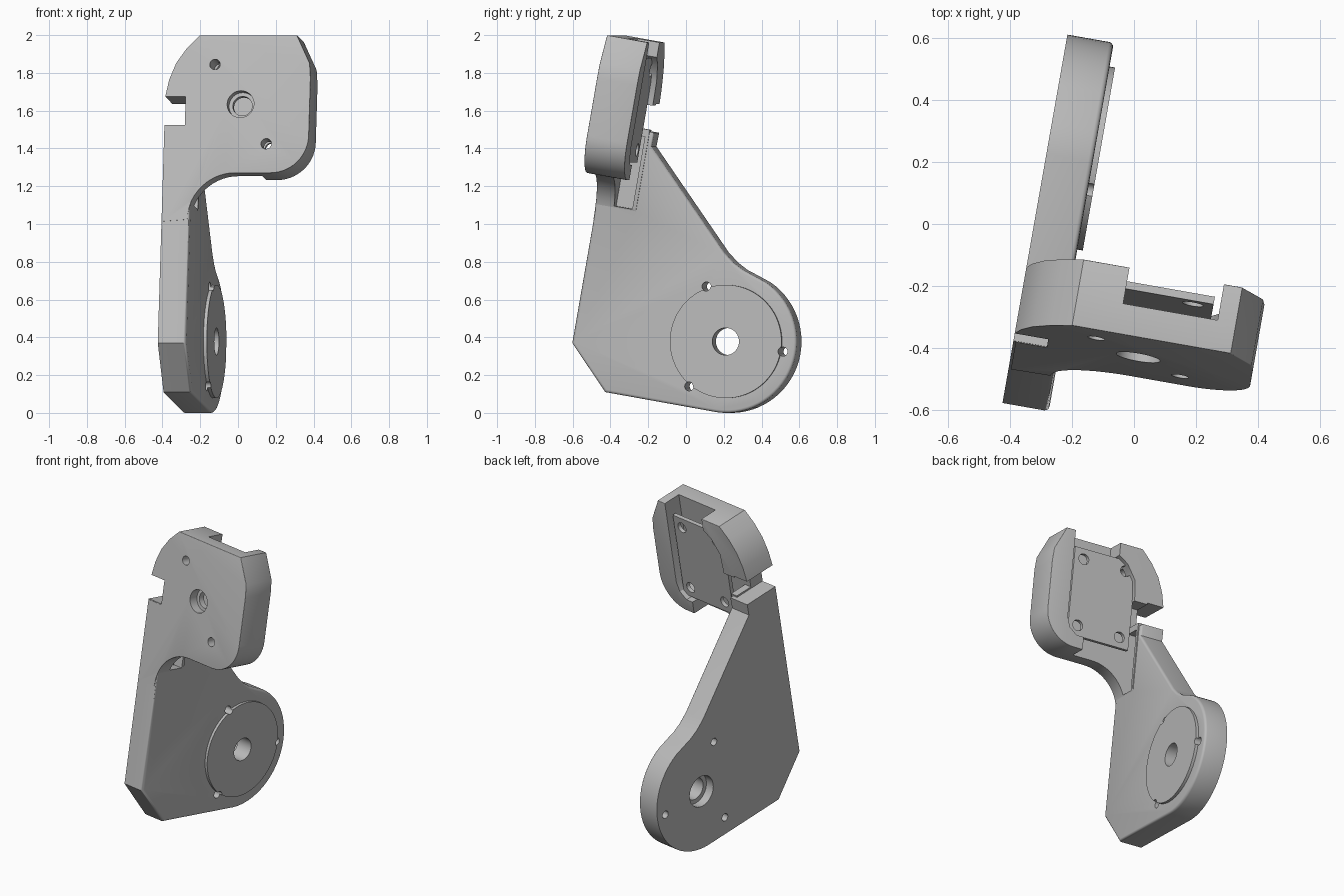
import bpy, bmesh
from math import radians, sin, cos
from mathutils import Matrix, Vector

cube = bpy.data.objects.get("Cube")
if cube:
    bpy.data.objects.remove(cube, do_unlink=True)

grey = bpy.data.materials.new("light_grey")
grey.use_nodes = True
colour = (0.5, 0.5, 0.5, 1)
grey.diffuse_color = colour
grey.node_tree.nodes["Principled BSDF"].inputs["Base Color"].default_value = colour

# Arm frame is turned about z; head frame also leans back
ARM = Matrix.Rotation(radians(-10), 4, "Z")
HEAD = ARM @ Matrix.Translation((0, -0.71, 0)) @ Matrix.Rotation(radians(-10), 4, "X")


def arc(cx, cy, r, start, end, n=14):
    angles = [radians(start + (end - start) * i / n) for i in range(n + 1)]
    return [(cx + r * cos(t), cy + r * sin(t)) for t in angles]


def prism(name, outline, axis, low, high, frame, bevels=()):
    """Extrude an outline along local x or y; bevels = (width, edge rule) pairs."""
    def place(p, q):
        return (q, p[0], p[1]) if axis == "x" else (p[0], q, p[1])
    bm = bmesh.new()
    rings = [[bm.verts.new(place(p, q)) for p in outline] for q in (low, high)]
    bm.faces.new(rings[0])
    bm.faces.new(rings[1])
    n = len(outline)
    for i in range(n):
        j = (i + 1) % n
        bm.faces.new((rings[0][i], rings[0][j], rings[1][j], rings[1][i]))
    bmesh.ops.recalc_face_normals(bm, faces=bm.faces)
    for width, rule in bevels:
        edges = [e for e in bm.edges if rule(*[v.co for v in e.verts])]
        bmesh.ops.bevel(bm, geom=edges, offset=width, segments=3, profile=0.5,
                        affect="EDGES", clamp_overlap=True)
    mesh = bpy.data.meshes.new(name)
    bm.to_mesh(mesh)
    bm.free()
    mesh.materials.append(grey)
    obj = bpy.data.objects.new(name, mesh)
    obj.matrix_world = frame
    bpy.context.collection.objects.link(obj)
    return obj


def rod(x, y, r, axis, low, high, frame):
    return prism("hole_cutter", arc(x, y, r, 0, 350, 35), axis, low, high, frame)


def box(x0, x1, y0, y1, axis, low, high, frame):
    return prism("box_cutter", [(x0, y0), (x1, y0), (x1, y1), (x0, y1)],
                 axis, low, high, frame)


def combine(target, tool, operation="DIFFERENCE"):
    mod = target.modifiers.new("combine", "BOOLEAN")
    mod.operation, mod.object, mod.solver = operation, tool, "EXACT"
    bpy.context.view_layer.objects.active = target
    bpy.context.view_layer.update()
    bpy.ops.object.modifier_apply(modifier=mod.name)
    bpy.data.objects.remove(tool, do_unlink=True)


# Arm plate with a round hub end
hub_y, hub_z = 0.187, 0.378
inner, outer = -0.166, -0.318
arm_outline = ([(-0.643, 0.37), (-0.466, 0.11)]
               + arc(hub_y, hub_z, 0.378, -98, 56, 30)
               + [(0.33, 0.728), (0.275, 0.757), (0.225, 0.795), (0.174, 0.85),
                  (-0.215, 1.41), (-0.2, 1.483), (-0.439, 1.525)])
arm = prism("arm_plate", arm_outline, "x", outer, inner, ARM,
            [(0.015, lambda p, q: min(p.x, q.x) > inner - 0.001)])

# Head block, hollowed from behind
depth = 0.22
head_outline = ([(-0.31, 1.03)] + arc(0.07, 1.04, 0.25, 180, 90)
                + arc(0.26, 1.49, 0.2, -90, 0)
                + [(0.46, 1.8), (0.453, 1.88), (0.38, 2.03), (-0.14, 2.03),
                   (-0.21, 1.96), (-0.265, 1.88), (-0.3, 1.79), (-0.318, 1.7),
                   (-0.208, 1.7), (-0.208, 1.545), (-0.31, 1.545)])
head = prism("head_block", head_outline, "y", 0, depth, HEAD, [
    (0.025, lambda p, q: min(p.y, q.y) > depth - 0.001 and min(p.x, q.x) > -0.17),
    (0.015, lambda p, q: max(p.y, q.y) < 0.001 and min(p.x, q.x) > -0.17)])
pocket = prism("pocket_cutter", [
    (0.01, 2.1), (0.01, 1.95), (-0.05, 1.91), (-0.11, 1.82), (-0.12, 1.69),
    (-0.25, 1.69), (-0.25, 1.56), (-0.16, 1.56), (-0.16, 0.95), (0.2, 0.95),
    (0.2, 1.37), (0.25, 1.37), (0.3, 1.41), (0.32, 1.47), (0.32, 2.1)],
    "y", 0.1, 0.4, HEAD)
combine(head, pocket)

# Raised disc on the arm hub
disc = prism("hub_disc", arc(hub_y, hub_z, 0.3, 0, 355, 71), "x", -0.2, -0.148, ARM)
combine(arm, disc, "UNION")

# Hub bore, counterbore and three screw holes
combine(arm, rod(hub_y, hub_z, 0.072, "x", -0.5, 0, ARM))
combine(arm, rod(hub_y, hub_z, 0.1, "x", -0.5, -0.26, ARM))
for angle in (110, -10, 230):
    t = radians(angle)
    combine(arm, rod(hub_y + 0.31 * cos(t), hub_z + 0.31 * sin(t), 0.024,
                     "x", -0.5, 0, ARM))

# Join head and arm, then cut the cable channel
combine(arm, head, "UNION")
arm.name = "bracket_body"
combine(arm, box(-0.225, -0.1, 1.13, 1.52, "y", 0.1, 0.2, HEAD))

# Openings through the head's front wall
mid_a, mid_v = 0.088, 1.66
combine(arm, rod(mid_a, mid_v, 0.072, "y", -0.1, 0.06, HEAD))
combine(arm, rod(mid_a, mid_v, 0.052, "y", -0.1, 0.15, HEAD))
for s in (1, -1):
    combine(arm, rod(mid_a - 0.144 * s, mid_v + 0.213 * s, 0.028, "y", -0.1, 0.15, HEAD))

# Thin mounting plate with four corner holes
plate = box(mid_a - 0.21, mid_a + 0.21, mid_v - 0.28, mid_v + 0.28,
            "y", 0.165, 0.19, HEAD)
plate.name = "mounting_plate"
for sx in (1, -1):
    for sz in (1, -1):
        combine(plate, rod(mid_a + 0.144 * sx, mid_v + 0.213 * sz, 0.034,
                           "y", 0.1, 0.3, HEAD))

# Smooth shading on curves, crisp edges elsewhere
for obj in (arm, plate):
    bpy.ops.object.select_all(action="DESELECT")
    obj.select_set(True)
    bpy.context.view_layer.objects.active = obj
    bpy.ops.object.shade_smooth_by_angle(angle=radians(32))
